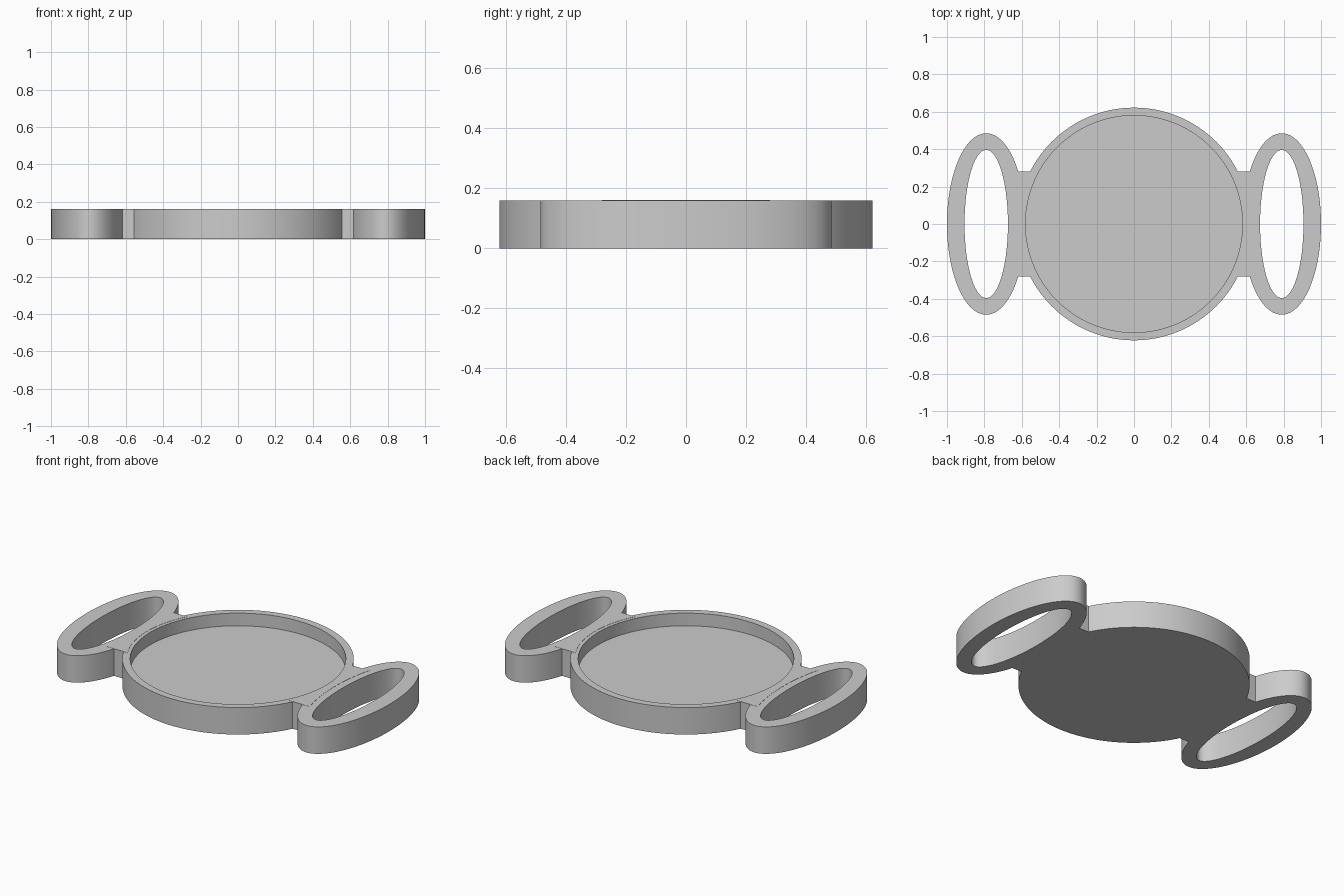
import bpy
import bmesh
from math import cos, sin, tau, sqrt, radians

if "Cube" in bpy.data.objects:
    bpy.data.objects.remove(bpy.data.objects["Cube"], do_unlink=True)

HEIGHT = 0.16
FLOOR = 0.085
SEGMENTS = 128
HANDLE_X = 0.79

grey = bpy.data.materials.new("plain grey")
grey.use_nodes = True
colour = (0.6, 0.6, 0.6, 1)
grey.diffuse_color = colour
grey.node_tree.nodes["Principled BSDF"].inputs["Base Color"].default_value = colour


def finish(name, bm):
    """Turn a bmesh into a smooth shaded object with sharp rims."""
    bmesh.ops.recalc_face_normals(bm, faces=bm.faces)
    mesh = bpy.data.meshes.new(name)
    bm.to_mesh(mesh)
    bm.free()
    mesh.materials.append(grey)
    obj = bpy.data.objects.new(name, mesh)
    bpy.context.collection.objects.link(obj)
    bpy.ops.object.select_all(action="DESELECT")
    obj.select_set(True)
    bpy.context.view_layer.objects.active = obj
    bpy.ops.object.shade_smooth_by_angle(angle=radians(30))
    return obj


def ellipse_loop(bm, rx, ry, z, cx=0):
    angles = [tau * i / SEGMENTS for i in range(SEGMENTS)]
    return [bm.verts.new((cx + rx * cos(a), ry * sin(a), z)) for a in angles]


def bridge_loops(bm, a, b):
    for i in range(SEGMENTS):
        j = (i + 1) % SEGMENTS
        bm.faces.new((a[i], a[j], b[j], b[i]))


# Round dish with a raised rim
bm = bmesh.new()
profile = [(0.622, 0), (0.622, HEIGHT), (0.58, HEIGHT), (0.58, FLOOR)]
loops = [ellipse_loop(bm, r, r, z) for r, z in profile]
for lower, upper in zip(loops, loops[1:]):
    bridge_loops(bm, lower, upper)
bm.faces.new(loops[0])
bm.faces.new(loops[-1])
finish("dish", bm)


def make_handle(name, side):
    """Upright-walled oval ring."""
    bm = bmesh.new()
    section = [(0.21, 0.485, 0), (0.21, 0.485, HEIGHT),
               (0.116, 0.396, HEIGHT), (0.116, 0.396, 0)]
    rings = [ellipse_loop(bm, rx, ry, z, side * HANDLE_X) for rx, ry, z in section]
    for i in range(4):
        bridge_loops(bm, rings[i], rings[(i + 1) % 4])
    finish(name, bm)


def make_bridge(name, side):
    """Web between dish and handle, its ends buried in both walls."""
    bm = bmesh.new()
    steps = 16
    ys = [0.28 * (2 * i / steps - 1) for i in range(steps + 1)]
    inner = [(sqrt(0.6 ** 2 - y * y), y) for y in ys]
    outer = [(HANDLE_X - 0.16 * sqrt(1 - (y / 0.44) ** 2), y) for y in ys]
    outline = inner + outer[::-1]
    base = bm.faces.new([bm.verts.new((side * x, y, 0)) for x, y in outline])
    top = bmesh.ops.extrude_face_region(bm, geom=[base], use_keep_orig=True)
    verts = [v for v in top["geom"] if isinstance(v, bmesh.types.BMVert)]
    bmesh.ops.translate(bm, verts=verts, vec=(0, 0, HEIGHT + 0.001))
    finish(name, bm)


# Matching handles and webs on both sides
for label, side in (("left", 1), ("right", -1)):
    make_handle(label + "_handle", side)
    make_bridge(label + "_bridge", side)
